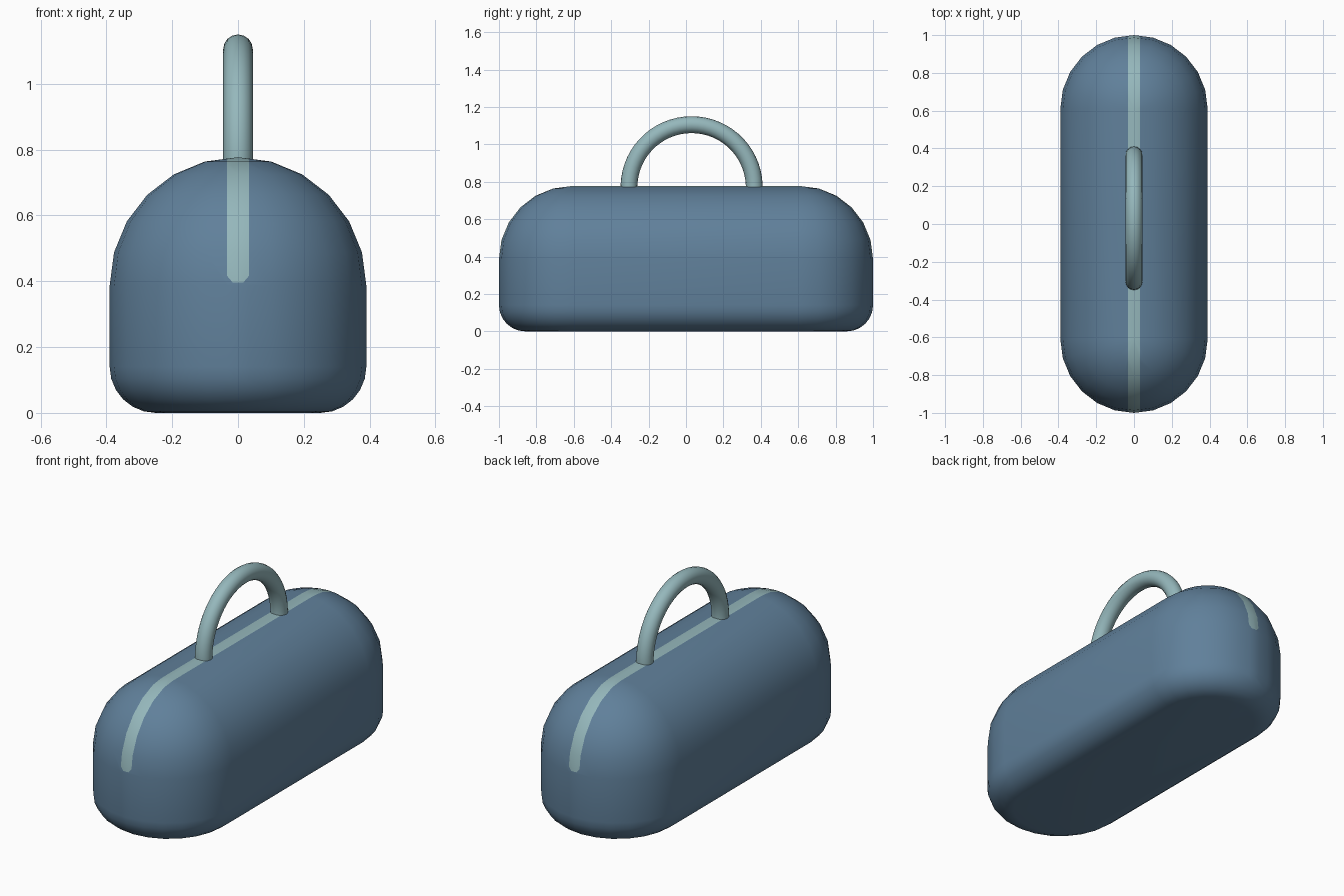
import bpy, bmesh, math
from mathutils import Vector

if "Cube" in bpy.data.objects:
    bpy.data.objects.remove(bpy.data.objects["Cube"])


def material(name, color):
    m = bpy.data.materials.new(name)
    m.diffuse_color = (*color, 1)
    m.use_nodes = True
    m.node_tree.nodes["Principled BSDF"].inputs["Base Color"].default_value = m.diffuse_color
    return m


BLUE = material("slate blue", (0.117, 0.216, 0.325))
TEAL = material("pale teal", (0.300, 0.475, 0.500))


def finish(bm, name, mats):
    bmesh.ops.recalc_face_normals(bm, faces=bm.faces[:])
    mesh = bpy.data.meshes.new(name)
    bm.to_mesh(mesh)
    bm.free()
    for m in mats:
        mesh.materials.append(m)
    ob = bpy.data.objects.new(name, mesh)
    bpy.context.collection.objects.link(ob)
    bpy.ops.object.select_all(action='DESELECT')
    ob.select_set(True)
    bpy.context.view_layer.objects.active = ob
    bpy.ops.object.shade_smooth_by_angle(angle=math.radians(35))
    return ob


def skin(bm, rings):
    # join successive closed rings of vertices with quads
    for a, b in zip(rings, rings[1:]):
        for i in range(len(a)):
            j = (i + 1) % len(a)
            bm.faces.new((a[i], a[j], b[j], b[i]))


# bag body: stadium-shaped rings, rounded bottom edge, domed top
R, EDGE, HALF, ZC, SEG = 0.39, 0.14, 0.61, 0.387, 6
profile = []
for i in range(SEG + 1):
    t = math.pi / 2 * i / SEG
    profile.append((R - EDGE + EDGE * math.sin(t), EDGE - EDGE * math.cos(t)))
for i in range(SEG + 1):
    t = math.pi / 2 * i / SEG
    profile.append((R * math.cos(t), ZC + R * math.sin(t)))

bm = bmesh.new()
rings = []
for r, z in profile:
    ring = []
    for end in (1, -1):
        for i in range(2 * SEG + 1):
            t = math.pi * i / (2 * SEG)
            ring.append(bm.verts.new((end * r * math.cos(t), end * (HALF + r * math.sin(t)), z)))
    rings.append(ring)
skin(bm, rings)
bm.faces.new(rings[0])
bmesh.ops.remove_doubles(bm, verts=bm.verts[:], dist=1e-5)

# centre stripe: cut into the body, with chamfered lower ends
W, Z0, CH_X, CH_Z = 0.033, 0.396, 0.016, 0.020


def cut(co, no, test):
    faces = [f for f in bm.faces if test(f.calc_center_median())]
    edges = {e for f in faces for e in f.edges}
    verts = {v for f in faces for v in f.verts}
    bmesh.ops.bisect_plane(bm, geom=faces + list(edges) + list(verts), dist=1e-6,
                           plane_co=co, plane_no=no)


for s in (1, -1):
    cut((s * W, 0, 0), (1, 0, 0), lambda c: c.z > 0.1)
cut((0, 0, Z0), (0, 0, 1), lambda c: abs(c.x) < W and c.z > 0.1)
for s in (1, -1):
    cut((s * W, 0, Z0 + CH_Z), (s * CH_Z, 0, -(W - CH_X)),
        lambda c: abs(c.x) < W and c.z > Z0)
for f in bm.faces:
    c = f.calc_center_median()
    chamfer = (abs(c.x) - W) * CH_Z - (c.z - Z0 - CH_Z) * (W - CH_X)
    if abs(c.x) < W and c.z > Z0 and chamfer < 0:
        f.material_index = 1
finish(bm, "bag_body", [BLUE, TEAL])

# handle: half ring of round tube along the length of the bag
bm = bmesh.new()
centre, big, tube = Vector((0, 0.03, 0.77)), 0.335, 0.045
rings = []
for i in range(33):
    t = math.radians(-4 + 188 * i / 32)
    out = Vector((0, math.cos(t), math.sin(t)))
    ring = []
    for k in range(16):
        a = 2 * math.pi * k / 16
        ring.append(bm.verts.new(centre + out * (big + tube * math.cos(a))
                                 + Vector((tube * math.sin(a), 0, 0))))
    rings.append(ring)
skin(bm, rings)
bm.faces.new(rings[0])
bm.faces.new(rings[-1])
finish(bm, "handle", [TEAL])
